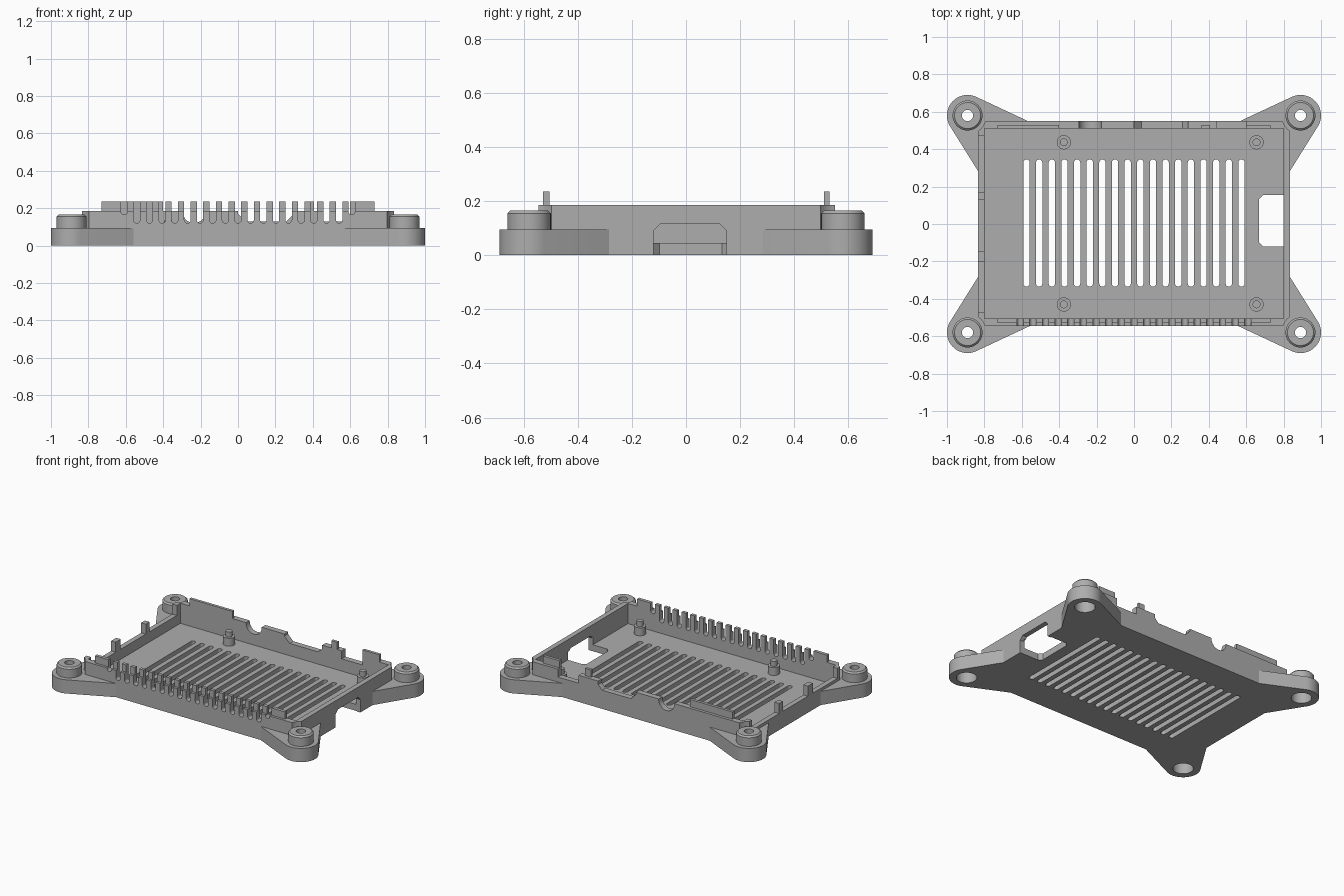
import bpy, bmesh
from math import sin, cos, pi, radians
from mathutils import Matrix, Vector

if "Cube" in bpy.data.objects:
    bpy.data.objects.remove(bpy.data.objects["Cube"])

grey = bpy.data.materials.new("plain grey")
grey.use_nodes = True
grey.diffuse_color = (0.42, 0.42, 0.42, 1)
grey.node_tree.nodes["Principled BSDF"].inputs["Base Color"].default_value = (0.42, 0.42, 0.42, 1)


def finish(name, bm):
    bmesh.ops.recalc_face_normals(bm, faces=bm.faces)
    mesh = bpy.data.meshes.new(name)
    bm.to_mesh(mesh)
    bm.free()
    mesh.materials.append(grey)
    ob = bpy.data.objects.new(name, mesh)
    bpy.context.collection.objects.link(ob)
    return ob


def prism(name, pts, lo, hi, axis="z"):
    """Extrude a 2D outline from lo to hi along an axis."""
    place = {"x": lambda u, v, w: (w, u, v),
             "y": lambda u, v, w: (u, w, v),
             "z": lambda u, v, w: (u, v, w)}[axis]
    bm = bmesh.new()
    face = bm.faces.new([bm.verts.new(place(u, v, lo)) for u, v in pts])
    ext = bmesh.ops.extrude_face_region(bm, geom=[face])["geom"]
    step = Vector(place(0, 0, hi)) - Vector(place(0, 0, lo))
    bmesh.ops.translate(bm, vec=step, verts=[g for g in ext if isinstance(g, bmesh.types.BMVert)])
    return finish(name, bm)


def rect(u0, u1, v0, v1):
    return [(u0, v0), (u1, v0), (u1, v1), (u0, v1)]


def arc(u, v, r, a0, a1, n):
    return [(u + r * cos(radians(a0 + (a1 - a0) * i / n)),
             v + r * sin(radians(a0 + (a1 - a0) * i / n))) for i in range(n + 1)]


def circle(u, v, r, n=40):
    return arc(u, v, r, 0, 360, n)[:-1]


def capsule(u, v0, v1, r):
    return arc(u, v0 + r, r, 180, 360, 10) + arc(u, v1 - r, r, 0, 180, 10)


def combine(target, tool, mode="DIFFERENCE"):
    mod = target.modifiers.new(mode, "BOOLEAN")
    mod.operation, mod.solver, mod.object = mode, "EXACT", tool
    bpy.context.view_layer.objects.active = target
    bpy.ops.object.modifier_apply(modifier=mod.name)
    bpy.data.objects.remove(tool)


def lathe(name, profile, x, y, n=40):
    """Revolve a closed (radius, height) outline around a vertical axis."""
    bm = bmesh.new()
    vs = [bm.verts.new((r, 0, z)) for r, z in profile]
    edges = [bm.edges.new((vs[i - 1], vs[i])) for i in range(len(vs))]
    bmesh.ops.spin(bm, geom=vs + edges, cent=(0, 0, 0), axis=(0, 0, 1),
                   angle=2 * pi, steps=n, use_merge=True)
    bmesh.ops.remove_doubles(bm, verts=bm.verts, dist=1e-5)
    bmesh.ops.transform(bm, matrix=Matrix.Translation((x, y, 0)), verts=bm.verts)
    return finish(name, bm)


FLOOR, RIM, LIP, ARM = 0.045, 0.185, 0.235, 0.095
PITCH = 0.0676
parts = []

# Tray: block, hollowed out
tray = prism("tray", rect(-0.835, 0.835, -0.545, 0.55), 0, RIM)
combine(tray, prism("pocket", rect(-0.80, 0.80, -0.505, 0.51), FLOOR, 1))
parts.append(tray)

# Raised lips on the front and back walls
lips = [(-0.73, 0.73, -0.528, -0.505), (-0.73, -0.40, 0.51, 0.53),
        (0.36, 0.405, 0.51, 0.53), (0.60, 0.73, 0.51, 0.53)]
for x0, x1, y0, y1 in lips:
    combine(tray, prism("lip", rect(x0, x1, y0, y1), RIM - 0.01, LIP), "UNION")

# Floor vents
for i in range(18):
    x = (i - 8.5) * PITCH
    combine(tray, prism("vent", capsule(x, -0.335, 0.345, 0.017), -0.1, 0.1))

# Comb slots in the front wall
for i in range(-9, 10):
    bottom = 0.165 if abs(i) == 9 else 0.12
    combine(tray, prism("comb_slot", capsule(i * PITCH, bottom, 0.5, 0.017), -0.6, -0.49, "y"))

# Connector notches in the back wall
notches = [capsule(-0.235, 0.12, 0.6, 0.06),
           [(0.04, 0.13), (0.26, 0.13), (0.29, 0.16), (0.29, 0.4), (0.0, 0.4), (0.0, 0.17)],
           rect(0.44, 0.60, 0.13, 0.4)]
for outline in notches:
    combine(tray, prism("back_notch", outline, 0.5, 0.6, "y"))

# Lowered stretches of the end wall, leaving two posts
for y0, y1 in [(-0.47, -0.20), (-0.145, 0.13), (0.17, 0.47)]:
    combine(tray, prism("end_notch", rect(y0, y1, 0.115, 0.4), -0.9, -0.79, "x"))

# Card opening through the floor and the other end wall
combine(tray, prism("floor_opening", [(0.81, -0.12), (0.81, 0.155), (0.69, 0.155), (0.668, 0.133),
                                      (0.668, -0.098), (0.69, -0.12)], -0.1, 0.1))
combine(tray, prism("wall_opening", [(-0.12, -0.1), (0.15, -0.1), (0.15, 0.09), (0.125, 0.115),
                                     (-0.095, 0.115), (-0.12, 0.09)], 0.79, 0.9, "x"))

# Corner feet: tapered arm, hollow screw boss
for sx, end in [(-1, "right"), (1, "left")]:
    for sy, side in [(-1, "front"), (1, "back")]:
        cx, cy = 0.89 * sx, 0.58 * sy
        combine(tray, prism("corner_clearance", circle(cx, cy, 0.1), -0.1, 1))
        outline = arc(0.89, 0.58, 0.11, -29, 115, 20) + [
            (0.56, 0.547), (0.56, 0.52), (0.81, 0.52), (0.81, 0.28), (0.832, 0.28)]
        arm = prism(f"{side}_{end}_arm", [(x * sx, y * sy) for x, y in outline], 0, ARM)
        combine(arm, prism("bore", circle(cx, cy, 0.065), -0.1, 0.3))
        boss = lathe(f"{side}_{end}_boss", [(0.08, 0.085), (0.08, 0.155), (0.07, 0.165), (0.03, 0.165),
                                            (0.03, 0.10), (0.065, 0.10), (0.065, 0.085)], cx, cy)
        parts += [arm, boss]

# Board standoffs with locating pins
for x, end in [(-0.375, "right"), (0.655, "left")]:
    for y, side in [(-0.43, "front"), (0.437, "back")]:
        parts.append(prism(f"{side}_{end}_standoff", circle(x, y, 0.038, 24), FLOOR - 0.01, 0.10))
        parts.append(prism(f"{side}_{end}_pin", circle(x, y, 0.021, 20), 0.09, 0.135))

# Smooth the round faces, keep edges crisp
bpy.ops.object.select_all(action="DESELECT")
for ob in parts:
    ob.select_set(True)
bpy.context.view_layer.objects.active = tray
bpy.ops.object.shade_smooth_by_angle(angle=radians(30))
